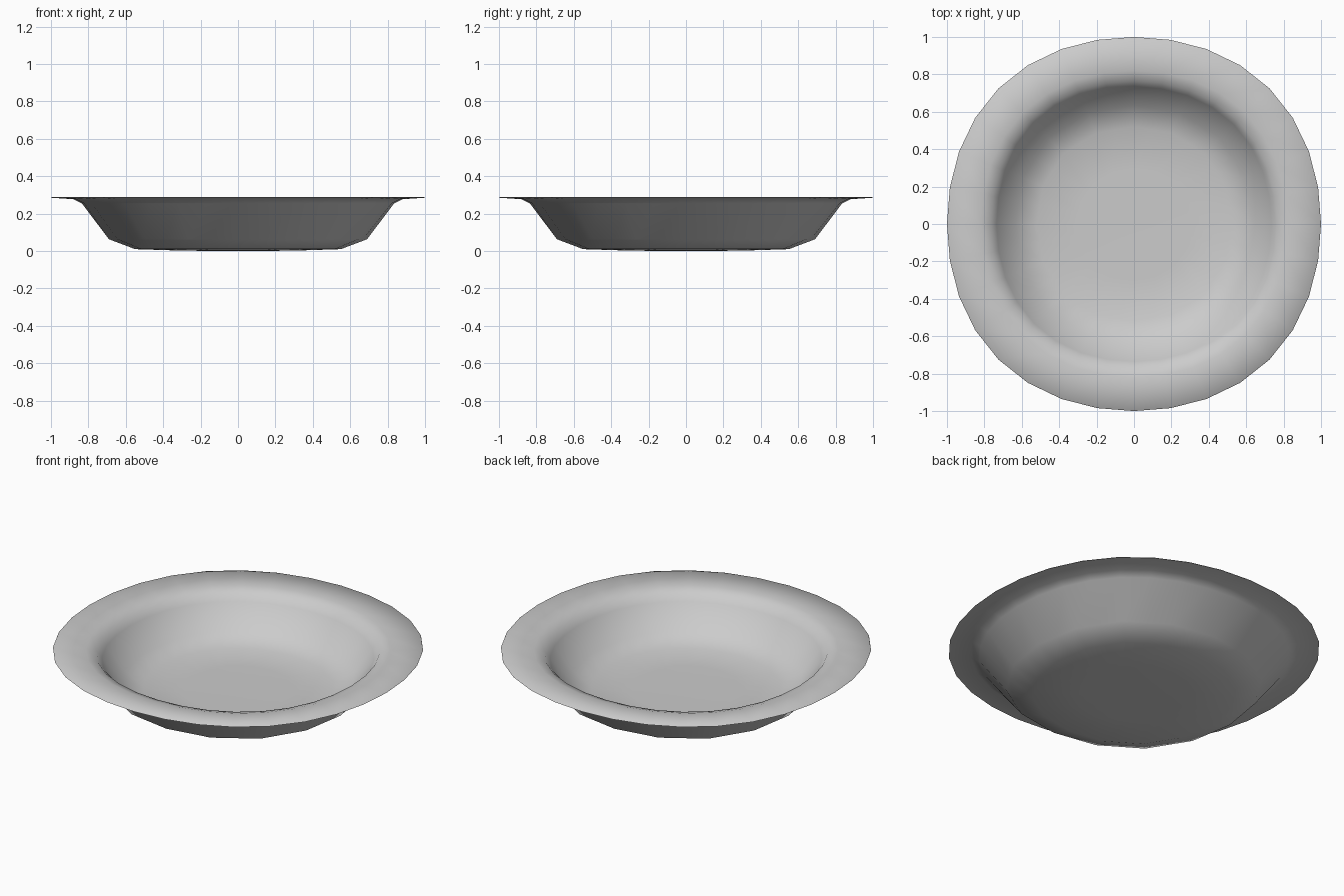
import bpy
import bmesh
import math
from mathutils import Vector

cube = bpy.data.objects.get("Cube")
if cube:
    bpy.data.objects.remove(cube, do_unlink=True)

SIDES = 32

# One plain glaze colour
glaze = bpy.data.materials.new("grey_glaze")
glaze.use_nodes = True
colour = (0.6, 0.6, 0.6, 1)
glaze.diffuse_color = colour
glaze.node_tree.nodes["Principled BSDF"].inputs["Base Color"].default_value = colour


def ring_points(radius, z, coarse):
    """Slightly squared circle; coarse rings have half as many corners."""
    points = []
    for i in range(SIDES):
        a = math.tau * i / SIDES
        r = radius * (1 + 0.0125 * (1 - math.cos(4 * a)))
        points.append(Vector((r * math.cos(a), r * math.sin(a), z)))
    if coarse:
        for i in range(1, SIDES, 2):
            points[i] = (points[i - 1] + points[(i + 1) % SIDES]) / 2
    return points


# Profile from the underside centre, around the rim, to the inner floor centre
profile = [
    (0.30, 0.002, True), (0.55, 0.01, True), (0.69, 0.063, True),
    (0.835, 0.255, False), (0.88, 0.277, False), (1.0, 0.285, False),
    (0.997, 0.289, False), (0.82, 0.283, False), (0.765, 0.266, False),
    (0.735, 0.225, False), (0.635, 0.09, True), (0.52, 0.045, True),
    (0.30, 0.04, True),
]

bm = bmesh.new()
rings = [[bm.verts.new(p) for p in ring_points(*step)] for step in profile]
for low, high in zip(rings, rings[1:]):
    for i in range(SIDES):
        j = (i + 1) % SIDES
        bm.faces.new((low[i], low[j], high[j], high[i]))

# Close the base and the floor with fans
for ring, z in ((rings[0], 0.0), (rings[-1], 0.04)):
    centre = bm.verts.new((0, 0, z))
    for i in range(SIDES):
        bm.faces.new((ring[i], ring[(i + 1) % SIDES], centre))
bmesh.ops.recalc_face_normals(bm, faces=bm.faces[:])

mesh = bpy.data.meshes.new("soup_plate")
bm.to_mesh(mesh)
bm.free()
mesh.materials.append(glaze)
plate = bpy.data.objects.new("soup_plate", mesh)
bpy.context.collection.objects.link(plate)

# Smooth surfaces with a crisp rim edge
bpy.ops.object.select_all(action="DESELECT")
plate.select_set(True)
bpy.context.view_layer.objects.active = plate
bpy.ops.object.shade_smooth_by_angle(angle=math.radians(60))
